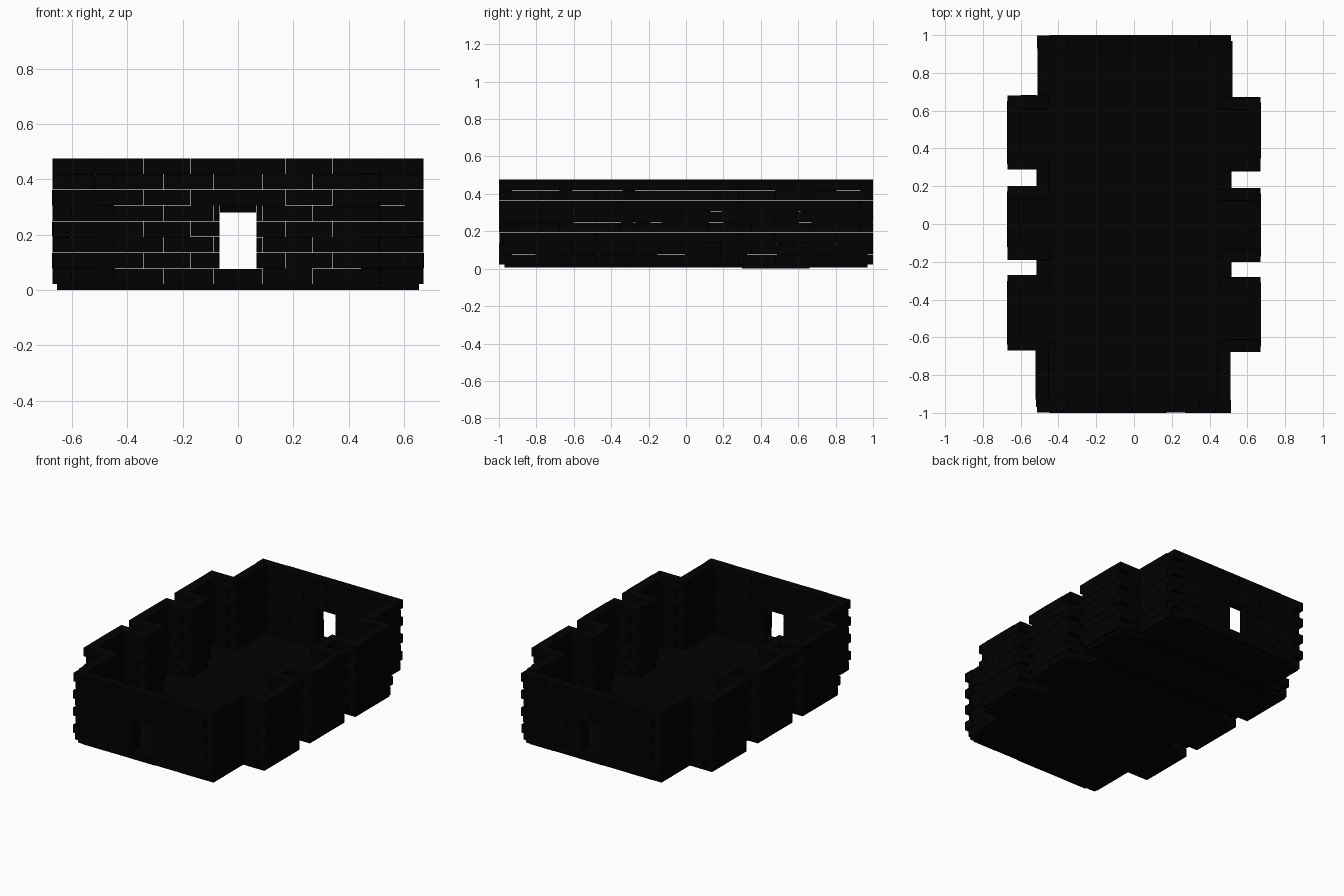
import bpy, bmesh, random
from mathutils import Matrix, Vector

random.seed(4)
cube = bpy.data.objects.get("Cube")
if cube:
    bpy.data.objects.remove(cube, do_unlink=True)

HALF_X, OUT_X, HALF_Y = 0.515, 0.67, 0.998   # hall, alcove and end limits
THICK, BASE, COURSE, ROWS = 0.067, 0.021, 0.057, 8
GAP, BRICK, NOTCH = 0.0009, 0.18, 0.028
SKEW = 0.005                                 # slight twist of the side walls
DOOR_X, DOOR_LOW, DOOR_HIGH = 0.066, BASE + COURSE, 0.28
ALCOVES = [(-0.673, -0.277), (-0.195, 0.195), (0.284, 0.676)]


def make_material(name, value):
    mat = bpy.data.materials.new(name)
    mat.use_nodes = True
    colour = (value, value, value, 1)
    mat.diffuse_color = colour
    mat.node_tree.nodes["Principled BSDF"].inputs["Base Color"].default_value = colour
    return mat


black = make_material("black stone", 0.0004)


def finish(name, bm):
    bmesh.ops.recalc_face_normals(bm, faces=bm.faces)
    mesh = bpy.data.meshes.new(name)
    bm.to_mesh(mesh)
    bm.free()
    mesh.materials.append(black)
    obj = bpy.data.objects.new(name, mesh)
    bpy.context.collection.objects.link(obj)


def add_box(bm, lo, hi):
    lo, hi = Vector(lo), Vector(hi)
    matrix = Matrix.Translation((lo + hi) / 2) @ Matrix.Diagonal((*(hi - lo), 1))
    bmesh.ops.create_cube(bm, size=1, matrix=matrix)


def add_brick(bm, axis, a, b, c0, c1, z0, z1):
    """One brick running from a to b along an axis, c0 to c1 across it."""
    shift = random.uniform(-0.002, 0.002)
    lift = random.uniform(-GAP, GAP) / 2
    a, b, z0, z1 = a + GAP, b - GAP, z0 + GAP + lift, z1 - GAP + lift
    c0, c1 = c0 + shift, c1 + shift
    if axis == "x":
        add_box(bm, (a, c0, z0), (b, c1, z1))
    else:
        add_box(bm, (c0, a, z0), (c1, b, z1))


def add_course(bm, axis, a, b, c0, c1, row, door=False):
    """Split one course into equal bricks, leaving out any doorway."""
    z0 = BASE + row * COURSE
    z1 = z0 + COURSE
    count = max(1, round((b - a) / BRICK))
    step = (b - a) / count
    for i in range(count):
        p, q = a + i * step, a + (i + 1) * step
        if not door or z0 < DOOR_LOW - 0.01 or z0 > DOOR_HIGH:
            add_brick(bm, axis, p, q, c0, c1, z0, z1)
            continue
        if p < -DOOR_X:
            add_brick(bm, axis, p, min(q, -DOOR_X), c0, c1, z0, z1)
        if q > DOOR_X:
            add_brick(bm, axis, max(p, DOOR_X), q, c0, c1, z0, z1)
    # Lintel over the doorway
    if door and z0 < DOOR_HIGH < z1:
        add_brick(bm, axis, -DOOR_X, DOOR_X, c0, c1, DOOR_HIGH, z1)


def is_notched(row):
    """Courses whose side bricks run into the corners and stop short."""
    return row % 2 == 0


# End walls: alternate courses run through or stop at the side walls
for name, y0 in (("front_wall", -HALF_Y), ("back_wall", HALF_Y - THICK)):
    bm = bmesh.new()
    for row in range(ROWS):
        reach = HALF_X - THICK if is_notched(row) else HALF_X
        add_course(bm, "x", -reach, reach, y0, y0 + THICK, row, door=True)
    finish(name, bm)


def across(side, near, far, shift=0):
    lo, hi = (near, far) if side > 0 else (-far, -near)
    return lo + shift, hi + shift


for side, label in ((1, "left"), (-1, "right")):
    outer = across(side, OUT_X - THICK, OUT_X)
    alcoves = [(a - side * SKEW, b - side * SKEW) for a, b in ALCOVES]

    # Straight wall pieces between the alcoves and at the ends
    bm = bmesh.new()
    stops = [-HALF_Y] + [y for pair in alcoves for y in pair] + [HALF_Y]
    for start, end in zip(stops[::2], stops[1::2]):
        lean = SKEW * ((end == HALF_Y) - (start == -HALF_Y))
        hall = across(side, HALF_X - THICK, HALF_X, lean)
        for row in range(ROWS):
            trim = NOTCH if is_notched(row) else THICK
            a = start + trim - (0 if start == -HALF_Y else THICK)
            b = end - trim + (0 if end == HALF_Y else THICK)
            add_course(bm, "y", a, b, *hall, row)
    finish(label + "_hall_wall", bm)

    # Alcoves: outer wall and two returns, interlocked at the corners
    bm = bmesh.new()
    for start, end in alcoves:
        for row in range(ROWS):
            notched = is_notched(row)
            trim = NOTCH if notched else THICK
            add_course(bm, "y", start + trim, end - trim, *outer, row)
            near, far = HALF_X - THICK, OUT_X
            if notched:
                near, far = HALF_X, OUT_X - THICK
            returns = across(side, near, far)
            for y in (start, end - THICK):
                add_course(bm, "x", *returns, y, y + THICK, row)
    finish(label + "_alcove_walls", bm)

# Floor slab following the outline, set slightly in from the walls
INSET, END_INSET, UNDERSIDE = 0.016, 0.028, 0.007
outline = [(HALF_X - INSET, -HALF_Y + END_INSET)]
for start, end in ALCOVES:
    for x, y in ((HALF_X, start + INSET), (OUT_X, start + INSET),
                 (OUT_X, end - INSET), (HALF_X, end - INSET)):
        outline.append((x - INSET, y))
outline.append((HALF_X - INSET, HALF_Y - END_INSET))
outline += [(-x, y) for x, y in reversed(outline)]

bm = bmesh.new()
face = bm.faces.new([bm.verts.new((x, y, UNDERSIDE)) for x, y in outline])
top = bmesh.ops.extrude_face_region(bm, geom=[face])["geom"]
bmesh.ops.translate(bm, vec=(0, 0, BASE + GAP - UNDERSIDE),
                    verts=[v for v in top if isinstance(v, bmesh.types.BMVert)])
finish("floor", bm)

# Shallow footing under the rear pair of alcoves
bm = bmesh.new()
start, end = ALCOVES[-1]
reach = OUT_X - INSET
add_box(bm, (-reach, start + INSET, 0), (reach, end - INSET, UNDERSIDE))
finish("rear_footing", bm)
